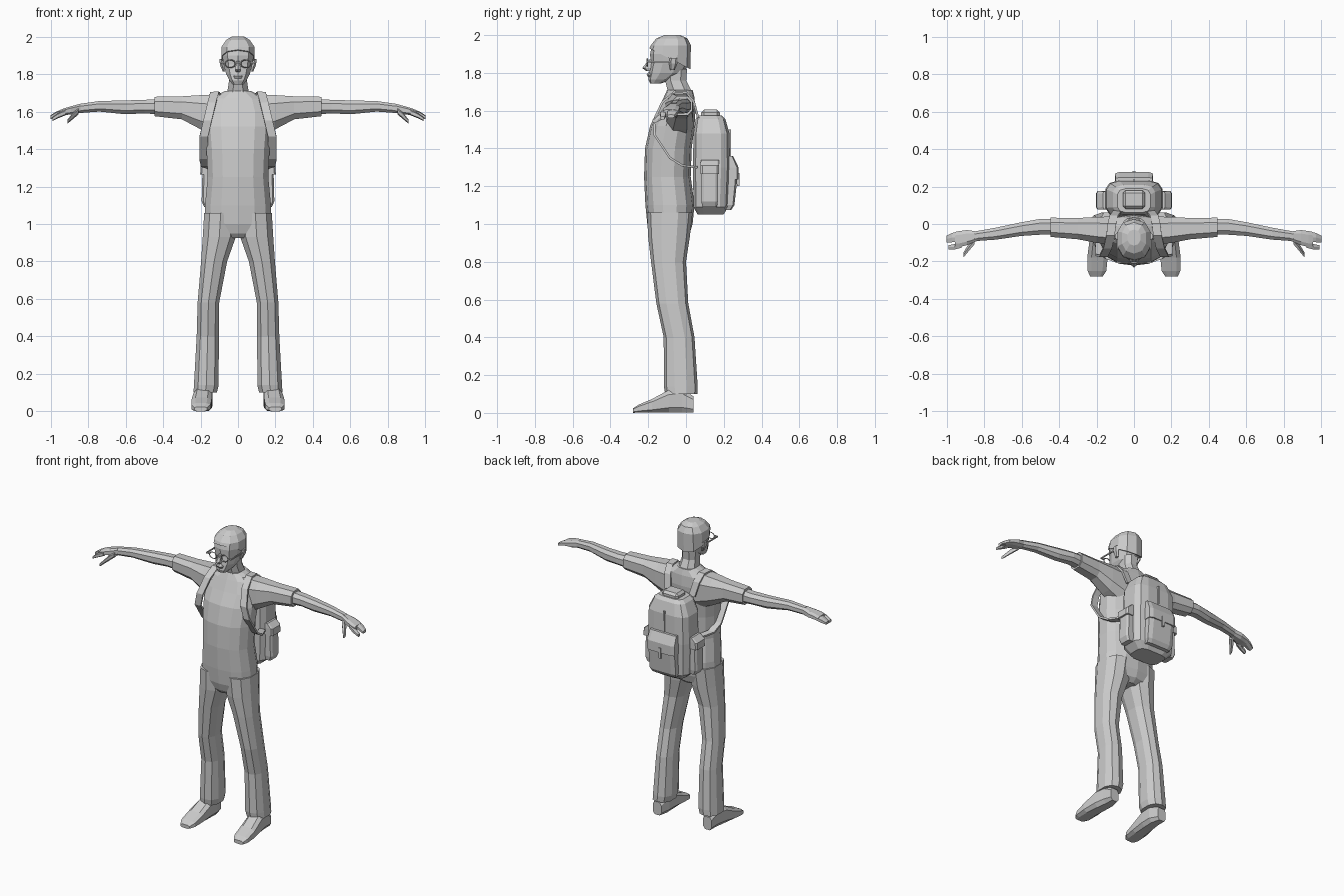
import bpy, bmesh, math
from mathutils import Vector

grey = bpy.data.materials.new("light_grey")
grey.diffuse_color = (0.6, 0.6, 0.6, 1)


def finish(name, bm, mirror):
    bmesh.ops.recalc_face_normals(bm, faces=bm.faces)
    me = bpy.data.meshes.new(name)
    bm.to_mesh(me)
    bm.free()
    me.materials.append(grey)
    ob = bpy.data.objects.new(name, me)
    bpy.context.collection.objects.link(ob)
    if mirror:
        ob.modifiers.new("mirror", 'MIRROR')
    return ob


def loft(name, axis, rings, n=10, p=0.85, mirror=False, tilt=0.0):
    """Skin rings (t, a0, a1, b0, b1) placed along an axis; p below 1 is boxier.
    tilt raises the first ring toward its low-b side."""
    bm = bmesh.new()
    loops = []
    for k, (t, a0, a1, b0, b1) in enumerate(rings):
        loop = []
        for i in range(n):
            w = 2 * math.pi * (i + 0.5) / n
            c, s = (math.copysign(abs(f) ** p, f) for f in (math.cos(w), math.sin(w)))
            a = (a0 + a1) / 2 + c * (a1 - a0) / 2
            b = (b0 + b1) / 2 + s * (b1 - b0) / 2
            h = t - (tilt * s if k == 0 else 0)
            co = {'x': (h, a, b), 'y': (a, h, b), 'z': (a, b, h)}[axis]
            loop.append(bm.verts.new(co))
        loops.append(loop)
    for l0, l1 in zip(loops, loops[1:]):
        for i in range(n):
            j = (i + 1) % n
            bm.faces.new((l0[i], l0[j], l1[j], l1[i]))
    bm.faces.new(loops[0])
    bm.faces.new(loops[-1])
    return finish(name, bm, mirror)


def sym(rings):
    """Rings (z, half_width, y_front, y_back) centred on x = 0."""
    return [(z, -w, w, f, b) for z, w, f, b in rings]


def box(name, x0, x1, y0, y1, z0, z1, mirror=False, bevel=0.0):
    bm = bmesh.new()
    bmesh.ops.create_cube(bm, size=1)
    for v in bm.verts:
        v.co = Vector(((x0 + x1) / 2 + v.co.x * (x1 - x0),
                       (y0 + y1) / 2 + v.co.y * (y1 - y0),
                       (z0 + z1) / 2 + v.co.z * (z1 - z0)))
    if bevel:
        bmesh.ops.bevel(bm, geom=bm.edges[:], offset=bevel, segments=1, affect='EDGES')
    return finish(name, bm, mirror)


def ribbon(name, path, width, thick):
    """Flat band following a path, its width running along x."""
    bm = bmesh.new()
    rows = [[bm.verts.new((x + s * width / 2, y, z)) for s in (-1, 1)] for x, y, z in path]
    for r, q in zip(rows, rows[1:]):
        bm.faces.new((r[0], r[1], q[1], q[0]))
    ob = finish(name, bm, True)
    m = ob.modifiers.new("thickness", 'SOLIDIFY')
    m.thickness, m.offset = thick, 0


# Torso
loft("torso", 'z', sym([
    (0.925, 0.05, -0.17, -0.01), (0.95, 0.13, -0.19, 0.02), (1.0, 0.183, -0.205, 0.035),
    (1.1, 0.18, -0.215, 0.045), (1.25, 0.165, -0.222, 0.025), (1.4, 0.172, -0.217, 0.03),
    (1.52, 0.183, -0.19, 0.045), (1.6, 0.185, -0.15, 0.05), (1.67, 0.15, -0.118, 0.045),
    (1.71, 0.07, -0.10, 0.035)]), n=14)

# Trouser legs and shoes
loft("leg", 'z', [
    (0.10, 0.11, 0.24, -0.11, 0.06), (0.14, 0.10, 0.238, -0.117, 0.062),
    (0.4, 0.10, 0.223, -0.118, 0.045), (0.58, 0.098, 0.218, -0.157, 0.012),
    (0.8, 0.055, 0.2, -0.185, 0.0), (0.93, 0.008, 0.192, -0.2, 0.02),
    (1.06, 0.0, 0.184, -0.207, 0.035)], n=10, mirror=True)
loft("shoe", 'y', [
    (0.04, 0.155, 0.22, 0.0, 0.09), (-0.02, 0.135, 0.228, 0.0, 0.13),
    (-0.09, 0.135, 0.24, 0.0, 0.125), (-0.18, 0.138, 0.252, 0.0, 0.075),
    (-0.25, 0.145, 0.25, 0.0, 0.045), (-0.28, 0.165, 0.235, 0.0, 0.025)],
    n=8, p=0.6, mirror=True)

# Sleeves, arms and hands
loft("sleeve", 'x', [
    (0.09, -0.12, 0.045, 1.45, 1.70), (0.2, -0.105, 0.042, 1.50, 1.693),
    (0.3, -0.085, 0.035, 1.555, 1.685), (0.445, -0.072, 0.037, 1.572, 1.682)],
    n=8, p=0.75, mirror=True)
loft("arm", 'x', [
    (0.40, -0.06, 0.03, 1.58, 1.67), (0.5, -0.06, 0.03, 1.588, 1.665),
    (0.6, -0.066, 0.012, 1.583, 1.662), (0.74, -0.086, -0.018, 1.598, 1.658),
    (0.85, -0.093, -0.038, 1.59, 1.642)], n=8, mirror=True)
loft("palm", 'x', [
    (0.84, -0.093, -0.038, 1.592, 1.643), (0.89, -0.115, -0.03, 1.583, 1.63),
    (0.93, -0.125, -0.035, 1.58, 1.617), (0.955, -0.125, -0.04, 1.575, 1.607)],
    n=8, p=0.7, mirror=True)
loft("fingers", 'x', [
    (0.93, -0.098, -0.037, 1.583, 1.615), (0.97, -0.1, -0.045, 1.57, 1.6),
    (1.0, -0.1, -0.06, 1.56, 1.58)], n=6, p=0.7, mirror=True)
loft("index_finger", 'x', [
    (0.92, -0.128, -0.095, 1.58, 1.61), (0.96, -0.138, -0.106, 1.564, 1.592),
    (0.99, -0.136, -0.112, 1.55, 1.57)], n=6, p=0.7, mirror=True)
loft("thumb", 'x', [
    (0.85, -0.11, -0.065, 1.585, 1.62), (0.88, -0.145, -0.1, 1.56, 1.595),
    (0.91, -0.18, -0.15, 1.535, 1.557)], n=6, mirror=True)

# Neck, head and hair
loft("neck", 'z', sym([
    (1.66, 0.085, -0.11, 0.04), (1.71, 0.06, -0.102, 0.03),
    (1.76, 0.052, -0.115, 0.005), (1.82, 0.055, -0.12, 0.01)]), n=8)
loft("head", 'z', sym([
    (1.745, 0.03, -0.19, -0.13), (1.765, 0.047, -0.2, -0.07), (1.80, 0.066, -0.196, -0.01),
    (1.85, 0.08, -0.187, 0.015), (1.90, 0.088, -0.19, 0.02), (1.94, 0.086, -0.182, 0.02),
    (1.975, 0.062, -0.155, 0.0), (1.99, 0.035, -0.11, -0.03)]), n=10)
loft("hair", 'z', sym([
    (1.875, 0.093, -0.194, 0.023), (1.945, 0.092, -0.187, 0.026),
    (1.982, 0.066, -0.158, 0.008), (2.0, 0.035, -0.115, -0.03)]), n=10, tilt=0.055)

# Face details
loft("nose", 'z', sym([
    (1.81, 0.012, -0.21, -0.17), (1.825, 0.017, -0.232, -0.17),
    (1.87, 0.008, -0.198, -0.17)]), n=6)
loft("lips", 'z', sym([
    (1.777, 0.02, -0.2, -0.17), (1.79, 0.027, -0.208, -0.17),
    (1.802, 0.015, -0.2, -0.17)]), n=6)
loft("ear", 'z', [
    (1.815, 0.068, 0.083, -0.085, -0.06), (1.85, 0.075, 0.098, -0.09, -0.045),
    (1.88, 0.08, 0.1, -0.085, -0.045)], n=6, mirror=True)

# Glasses: two round rims, bridge and temples
for side in (-1, 1):
    bpy.ops.mesh.primitive_torus_add(major_segments=10, minor_segments=4, major_radius=0.027,
                                     minor_radius=0.004, location=(side * 0.042, -0.205, 1.855),
                                     rotation=(math.pi / 2, 0, 0))
    rim = bpy.context.object
    rim.name = "glasses_rim"
    rim.scale.y = 0.8
    rim.data.materials.append(grey)
box("glasses_bridge", -0.016, 0.016, -0.21, -0.202, 1.856, 1.864)
box("glasses_temple", 0.068, 0.094, -0.208, -0.2, 1.856, 1.864, mirror=True)
box("glasses_arm", 0.088, 0.094, -0.205, -0.06, 1.856, 1.864, mirror=True)

# Backpack body
loft("backpack", 'z', sym([
    (1.05, 0.105, 0.06, 0.2), (1.09, 0.148, 0.038, 0.225), (1.3, 0.155, 0.035, 0.235),
    (1.48, 0.15, 0.038, 0.232), (1.555, 0.115, 0.05, 0.21), (1.575, 0.09, 0.06, 0.19)]),
    n=12, p=0.5)
box("backpack_handle", -0.06, 0.06, 0.08, 0.18, 1.56, 1.605, bevel=0.015)

# Back pocket with flap and zip
loft("back_pocket", 'z', sym([
    (1.075, 0.09, 0.2, 0.24), (1.1, 0.1, 0.2, 0.257), (1.23, 0.1, 0.2, 0.272),
    (1.31, 0.098, 0.2, 0.265)]), n=8, p=0.4)
loft("back_flap", 'z', sym([
    (1.235, 0.103, 0.2, 0.279), (1.3, 0.104, 0.2, 0.279), (1.36, 0.1, 0.2, 0.25)]), n=8, p=0.3)
box("zip", -0.006, 0.006, 0.228, 0.238, 1.36, 1.5)
box("flap_buckle", -0.008, 0.008, 0.27, 0.283, 1.2, 1.27)

# Side pockets with flaps
loft("side_pocket", 'z', [
    (1.09, 0.13, 0.18, 0.085, 0.165), (1.12, 0.13, 0.195, 0.08, 0.17),
    (1.31, 0.13, 0.19, 0.08, 0.17)], n=8, p=0.4, mirror=True)
loft("side_flap", 'z', [
    (1.265, 0.13, 0.203, 0.075, 0.177), (1.31, 0.13, 0.2, 0.075, 0.177),
    (1.34, 0.13, 0.165, 0.078, 0.175)], n=8, p=0.3, mirror=True)

# Shoulder straps
ribbon("shoulder_strap", [
    (0.09, 0.065, 1.56), (0.108, 0.04, 1.65), (0.118, 0.0, 1.697), (0.125, -0.06, 1.7),
    (0.14, -0.125, 1.645), (0.163, -0.17, 1.55), (0.182, -0.165, 1.47),
    (0.184, -0.085, 1.35), (0.175, -0.02, 1.31), (0.14, 0.06, 1.3)], 0.045, 0.012)
